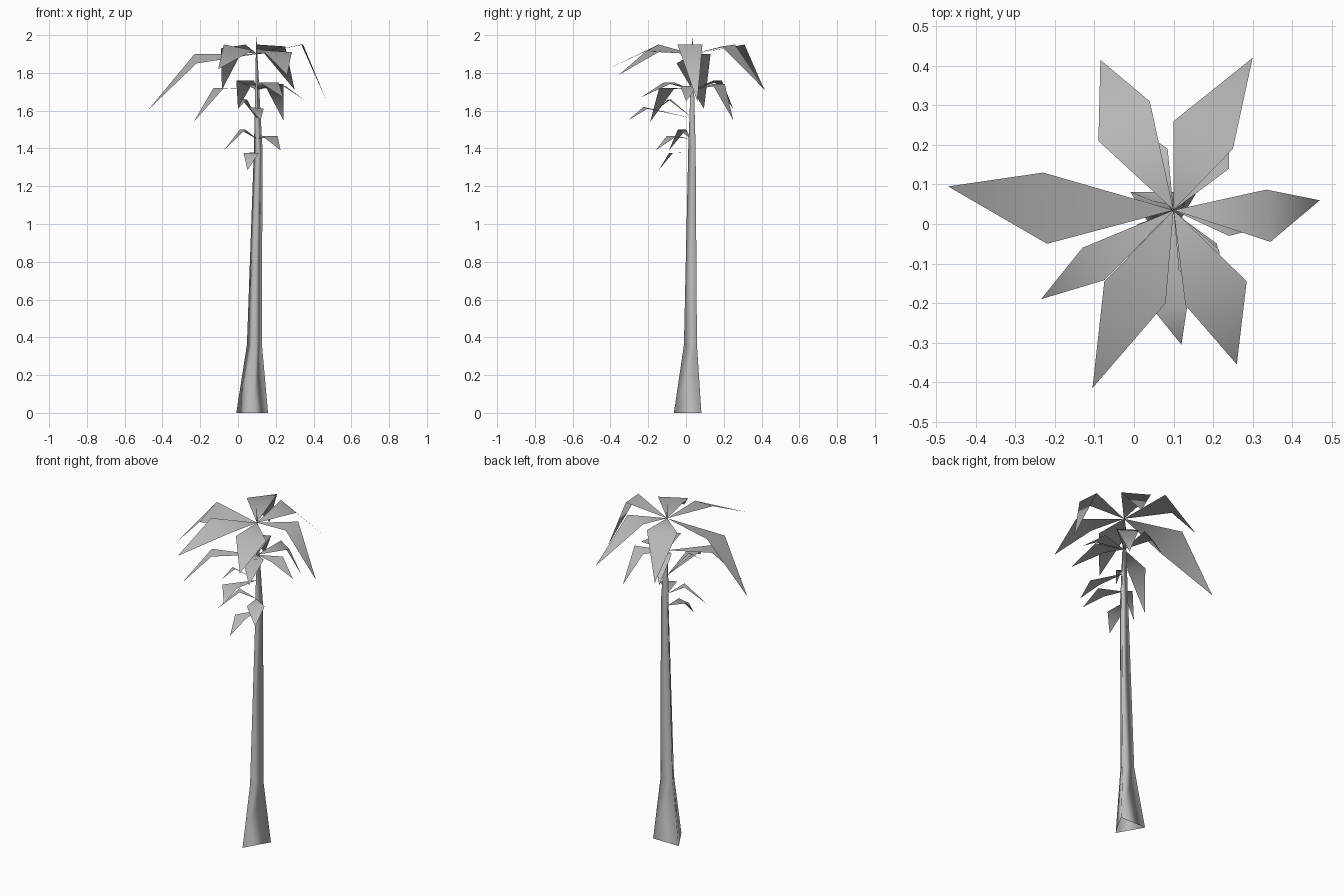
import bpy
import bmesh
from math import radians
from mathutils import Vector, Matrix

default_cube = bpy.data.objects.get("Cube")
if default_cube:
    bpy.data.objects.remove(default_cube, do_unlink=True)

# One flat grey for the whole tree
grey = bpy.data.materials.new("plain_grey")
grey.use_nodes = True
colour = (0.5, 0.5, 0.5, 1)
grey.diffuse_color = colour
grey.node_tree.nodes["Principled BSDF"].inputs["Base Color"].default_value = colour


def add_object(name, bm):
    """Turn a bmesh into a smooth shaded grey object."""
    for face in bm.faces:
        face.smooth = True
    mesh = bpy.data.meshes.new(name)
    bm.to_mesh(mesh)
    bm.free()
    mesh.materials.append(grey)
    obj = bpy.data.objects.new(name, mesh)
    bpy.context.collection.objects.link(obj)
    return obj


def build_trunk(rings):
    """Three-sided tapering trunk, open at the bottom, from (x, y, z, radius) rings."""
    bm = bmesh.new()
    loops = []
    for x, y, z, radius in rings:
        centre = Vector((x, y, z))
        arm = Vector((radius, 0, 0))
        loops.append([bm.verts.new(centre + Matrix.Rotation(radians(angle), 3, "Z") @ arm)
                      for angle in (30, 150, 270)])
    for lower, upper in zip(loops, loops[1:]):
        for i in range(3):
            j = (i + 1) % 3
            bm.faces.new((lower[i], lower[j], upper[j], upper[i]))
    add_object("trunk", bm)


def mirrored_side(base, tip, side):
    """Reflect a side corner across the upright plane through base and tip."""
    axis = (tip - base) * Vector((1, 1, 0))
    arm = (side - base) * Vector((1, 1, 0))
    other = base + 2 * arm.project(axis) - arm
    other.z = side.z
    return other


def build_frond(name, base, tip, side, other=None):
    """A kite-shaped leaf creased between its two side corners."""
    base, tip, side = Vector(base), Vector(tip), Vector(side)
    other = Vector(other) if other else mirrored_side(base, tip, side)
    bm = bmesh.new()
    root, left, right, end = [bm.verts.new(p) for p in (base, side, other, tip)]
    bm.faces.new((root, left, right))
    bm.faces.new((left, end, right))
    bm.normal_update()
    # keep the upper surface facing the sky
    if sum(face.normal.z for face in bm.faces) < 0:
        bmesh.ops.reverse_faces(bm, faces=bm.faces[:])
    add_object(name, bm)


def build_tier(tier, base, fronds):
    for direction, corners in fronds.items():
        build_frond(f"{tier}_frond_{direction}", base, *corners)


# Trunk: flared foot, long shaft, pointed spire
build_trunk([(0.075, 0.033, 0, 0.097), (0.087, 0.035, 0.36, 0.046),
             (0.107, 0.038, 1.4, 0.026), (0.097, 0.035, 1.99, 0.001)])

# Crown of large fronds
build_tier("upper", (0.1, 0.035, 1.9), {
    "right": ((-0.47, 0.095, 1.61), (-0.23, 0.13, 1.9), (-0.22, -0.05, 1.85)),
    "left": ((0.47, 0.06, 1.65), (0.335, 0.087, 1.95), (0.345, -0.045, 1.95)),
    "back_left": ((0.3, 0.42, 1.71), (0.1, 0.26, 1.95), (0.25, 0.19, 1.94)),
    "back_right": ((-0.085, 0.415, 1.71), (-0.09, 0.21, 1.93), (0.04, 0.31, 1.95)),
    "front_right": ((-0.105, -0.415, 1.82), (-0.075, -0.145, 1.95), (0.08, -0.2, 1.92)),
    "front_left": ((0.26, -0.355, 1.79), (0.13, -0.205, 1.92), (0.285, -0.145, 1.91)),
})

# Second ring of medium fronds
build_tier("middle", (0.1, 0.035, 1.71), {
    "right": ((-0.235, -0.19, 1.54), (-0.13, -0.06, 1.72)),
    "left": ((0.36, 0, 1.65), (0.24, -0.03, 1.73)),
    "back_left": ((0.24, 0.25, 1.55), (0.24, 0.14, 1.74)),
    "back_right": ((0, 0.25, 1.61), (0.085, 0.19, 1.76)),
    "front_left": ((0.24, -0.24, 1.67), (0.215, -0.065, 1.75)),
})

# Fronds on the front of the stalk
build_tier("stalk", (0.1, 0.035, 1.56), {
    "front": ((0.12, -0.305, 1.55), (0.055, -0.225, 1.62), (0.135, -0.205, 1.61)),
    "front_right": ((0, -0.15, 1.61), (0.02, -0.08, 1.66)),
})

# Small sprouts low on the trunk
build_tier("lower", (0.1, 0.03, 1.45), {
    "right": ((-0.075, -0.09, 1.39), (0.01, 0, 1.5)),
    "left": ((0.225, -0.16, 1.39), (0.21, -0.05, 1.465)),
})
build_tier("lowest", (0.1, 0.03, 1.38), {
    "front": ((0.05, -0.145, 1.285), (0.03, -0.07, 1.375), (0.11, -0.09, 1.375)),
})
